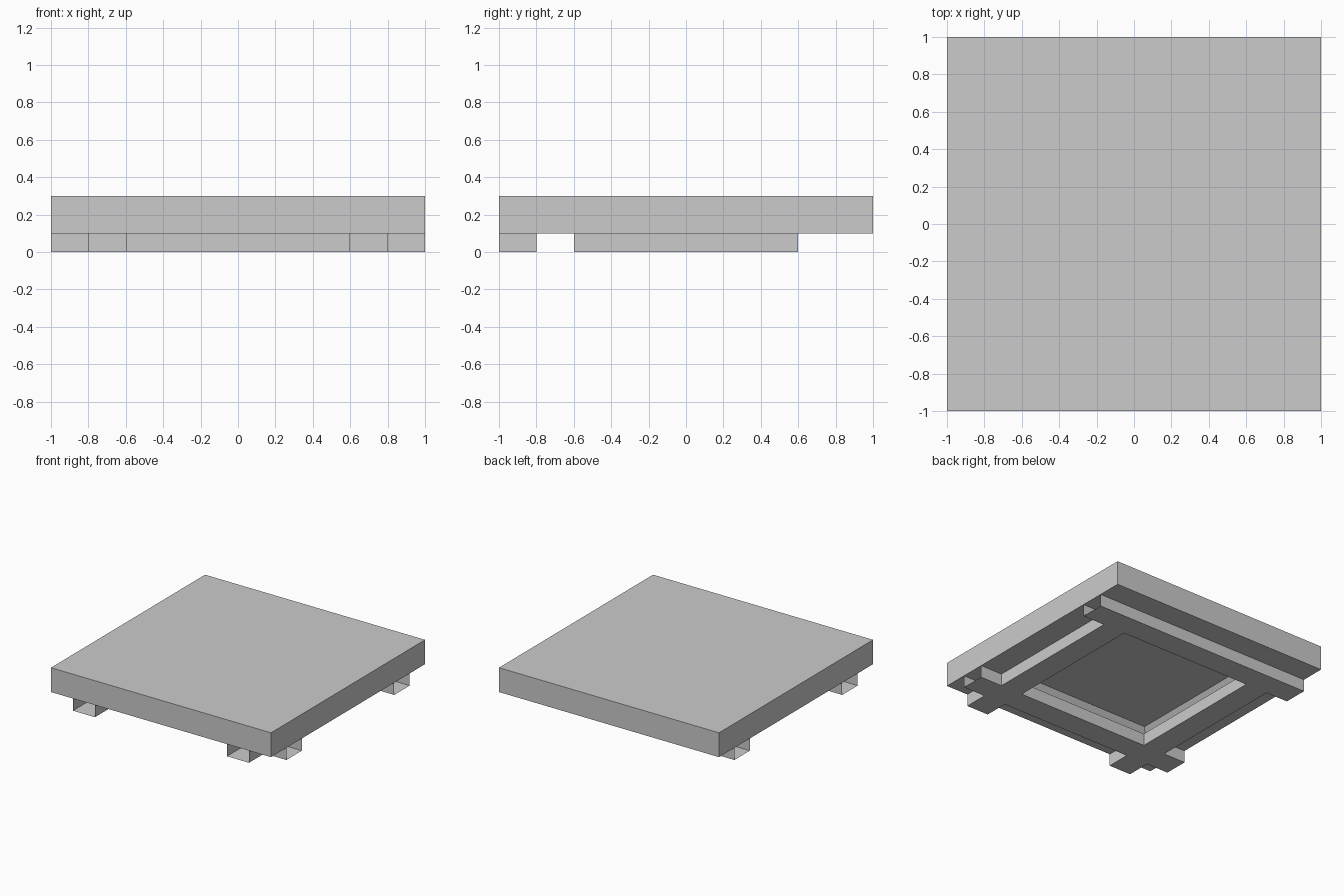
import bpy
import bmesh
from mathutils import Matrix

cube = bpy.data.objects.get("Cube")
if cube:
    bpy.data.objects.remove(cube, do_unlink=True)

# Single plain grey
GREY = (0.6, 0.6, 0.6, 1.0)
grey = bpy.data.materials.new("plain_grey")
grey.use_nodes = True
grey.diffuse_color = GREY
grey.node_tree.nodes["Principled BSDF"].inputs["Base Color"].default_value = GREY


def add_object(name, bm):
    mesh = bpy.data.meshes.new(name)
    bm.to_mesh(mesh)
    bm.free()
    mesh.materials.append(grey)
    obj = bpy.data.objects.new(name, mesh)
    bpy.context.collection.objects.link(obj)
    return obj


# Slab with a bevelled square recess underneath
bm = bmesh.new()
bmesh.ops.create_cube(bm, size=1, matrix=Matrix.Translation((0, 0, 0.2)) @ Matrix.Diagonal((2, 2, 0.2, 1)))
bm.normal_update()
underside = [f for f in bm.faces if f.normal.z < -0.9]
bmesh.ops.inset_individual(bm, faces=underside, thickness=0.4)
bmesh.ops.inset_individual(bm, faces=underside, thickness=0.1, depth=-0.1)
add_object("slab", bm)

# Crossed hollow rails: underside cells on a grid, then walls raised to the slab
LINES = [-1, -0.8, -0.6, 0.6, 0.8, 1]
bm = bmesh.new()
for i in range(5):
    for j in range(5):
        side_rail = i in (1, 3) and j < 4
        cross_rail = j in (1, 3)
        if side_rail or cross_rail:
            x0, x1 = LINES[i:i + 2]
            y0, y1 = LINES[j:j + 2]
            corners = [(x0, y0), (x0, y1), (x1, y1), (x1, y0)]
            bm.faces.new([bm.verts.new((x, y, 0)) for x, y in corners])
bmesh.ops.remove_doubles(bm, verts=bm.verts[:], dist=0.001)


def is_open_end(edge):
    a, b = (v.co for v in edge.verts)
    on_side = abs(a.x) > 0.99 and abs(b.x) > 0.99
    on_front = a.y < -0.99 and b.y < -0.99
    return on_side or on_front


rims = [e for e in bm.edges if e.is_boundary and not is_open_end(e)]
raised = bmesh.ops.extrude_edge_only(bm, edges=rims)["geom"]
for v in raised:
    if isinstance(v, bmesh.types.BMVert):
        v.co.z = 0.1
bmesh.ops.recalc_face_normals(bm, faces=bm.faces[:])
add_object("crossed_rails", bm)
